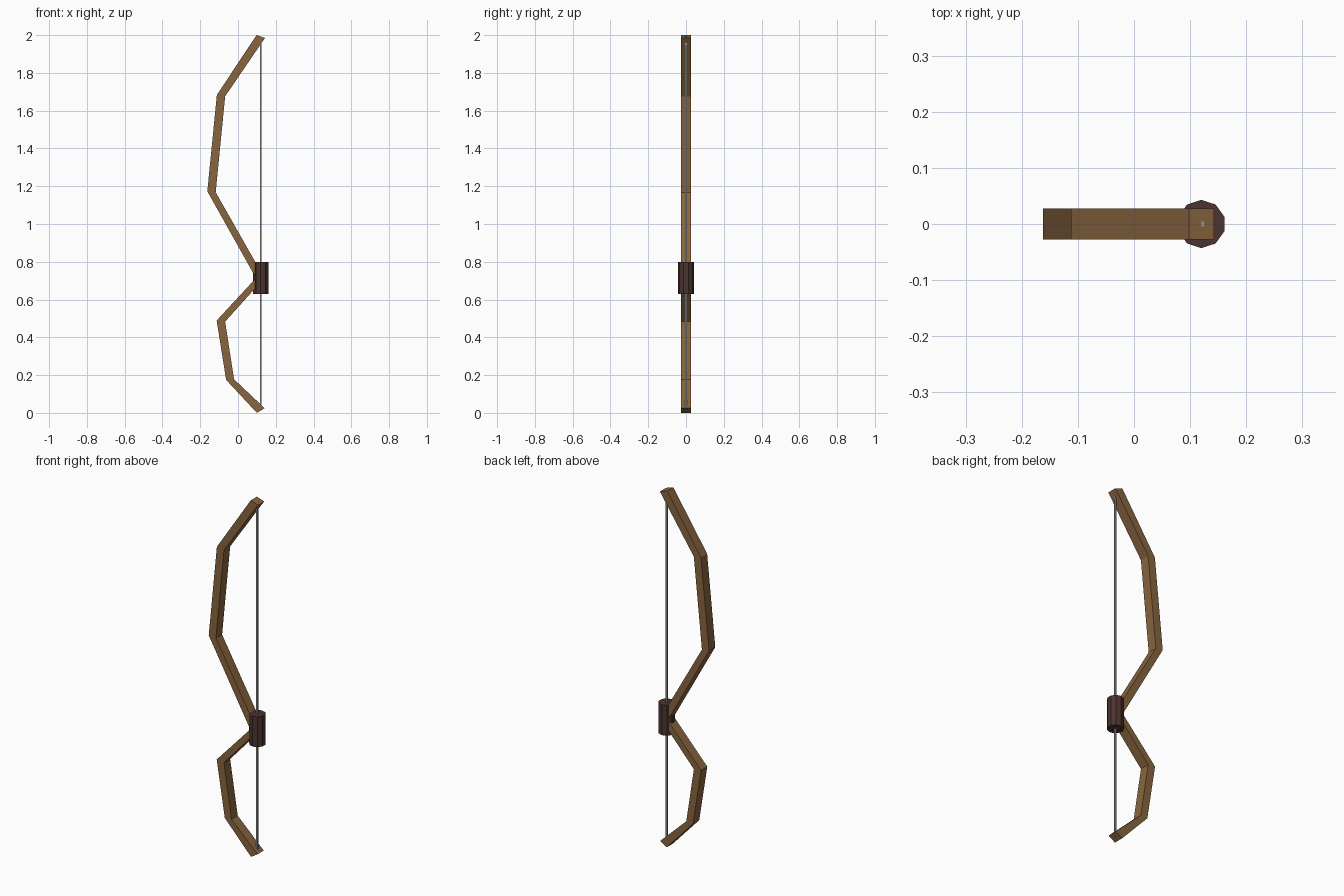
import bpy, bmesh, math

if "Cube" in bpy.data.objects:
    bpy.data.objects.remove(bpy.data.objects["Cube"])


def material(name, rgb):
    m = bpy.data.materials.new(name)
    m.diffuse_color = (*rgb, 1.0)
    m.use_nodes = True
    m.node_tree.nodes["Principled BSDF"].inputs["Base Color"].default_value = m.diffuse_color
    return m


def finish(name, bm, mat):
    bmesh.ops.recalc_face_normals(bm, faces=bm.faces)
    me = bpy.data.meshes.new(name)
    bm.to_mesh(me)
    bm.free()
    ob = bpy.data.objects.new(name, me)
    me.materials.append(mat)
    bpy.context.collection.objects.link(ob)
    return ob


def prism(name, sides, radius, x, z0, z1, turn, mat):
    """Upright prism with the given number of sides."""
    bm = bmesh.new()
    ring = [bm.verts.new((x + radius * math.cos(turn + i * math.tau / sides),
                          radius * math.sin(turn + i * math.tau / sides), z0))
            for i in range(sides)]
    base = bm.faces.new(ring)
    ext = bmesh.ops.extrude_face_region(bm, geom=[base], use_keep_orig=True)
    for v in ext["geom"]:
        if isinstance(v, bmesh.types.BMVert):
            v.co.z = z1
    return finish(name, bm, mat)


wood = material("wood", (0.25, 0.13, 0.05))
leather = material("leather", (0.07, 0.035, 0.028))
cord = material("cord", (0.32, 0.33, 0.31))

# Bow stave: outer and inner (x, z) corners at every joint, top to bottom
joints = [((0.098, 2.0), (0.143, 1.985)),
          ((-0.112, 1.683), (-0.068, 1.676)),
          ((-0.1625, 1.173), (-0.118, 1.168)),
          ((0.095, 0.714), (0.140, 0.714)),
          ((-0.113, 0.489), (-0.068, 0.483)),
          ((-0.063, 0.175), (-0.021, 0.178)),
          ((0.100, 0.0), (0.141, 0.025))]
half = 0.0275
bm = bmesh.new()
rings = []
for (ox, oz), (ix, iz) in joints:
    rings.append([bm.verts.new(c) for c in ((ox, -half, oz), (ix, -half, iz),
                                            (ix, half, iz), (ox, half, oz))])
for a, b in zip(rings, rings[1:]):
    for i in range(4):
        j = (i + 1) % 4
        bm.faces.new((a[i], a[j], b[j], b[i]))
bm.faces.new(rings[0])
bm.faces.new(rings[-1])
finish("bow_stave", bm, wood)

# Ten-sided grip and thin square string
prism("grip", 10, 0.043, 0.12, 0.63, 0.80, math.pi / 2, leather)
prism("bow_string", 4, 0.0062, 0.1205, 0.012, 1.9925, math.pi / 4, cord)
